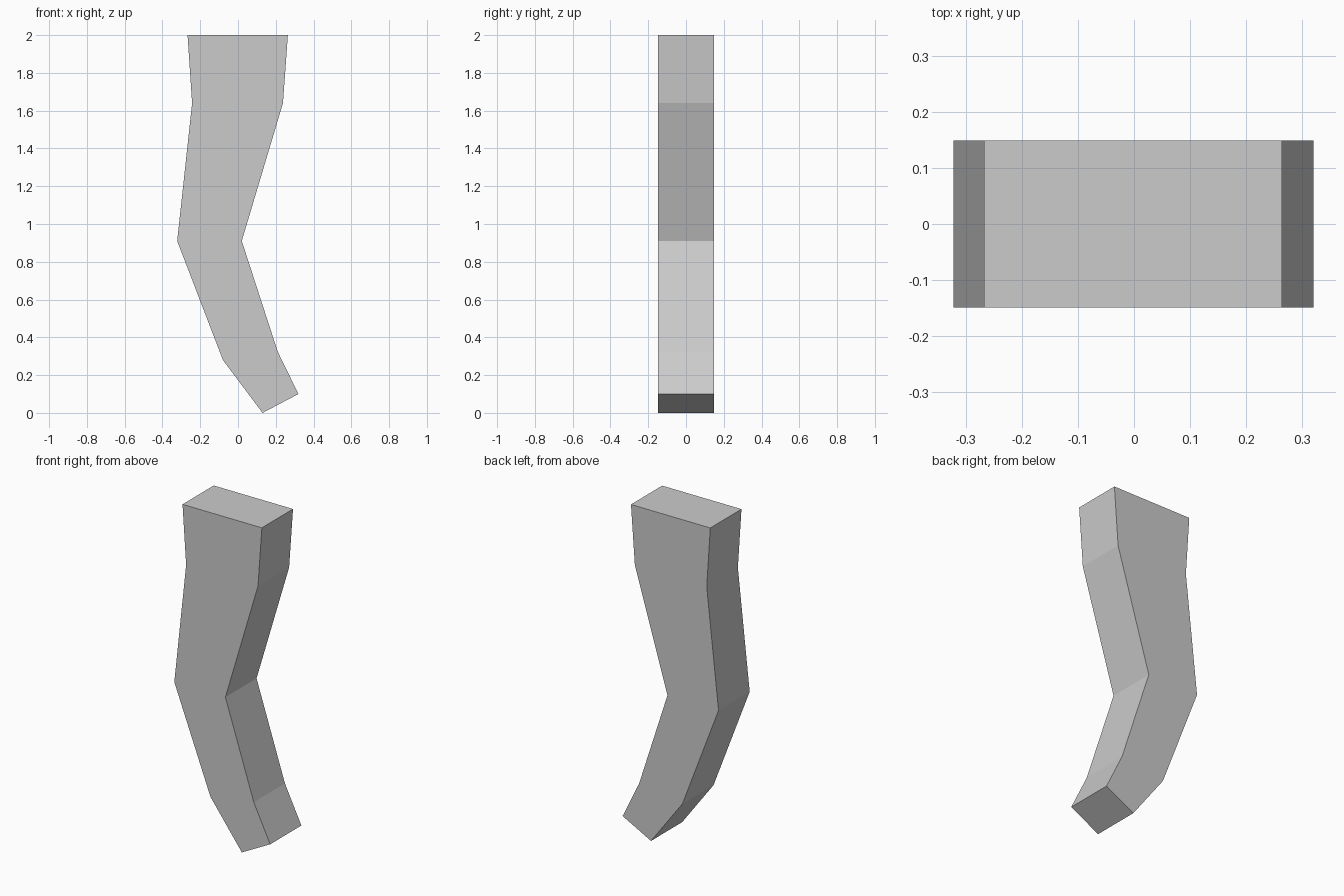
import bpy
import bmesh
from mathutils import Vector

cube = bpy.data.objects.get("Cube")
if cube:
    bpy.data.objects.remove(cube, do_unlink=True)

HALF_DEPTH = 0.149

# Plain grey material
grey = bpy.data.materials.new("plain_grey")
grey.use_nodes = True
colour = (0.6, 0.6, 0.6, 1.0)
grey.diffuse_color = colour
grey.node_tree.nodes["Principled BSDF"].inputs["Base Color"].default_value = colour

# Side profile of the bent leg: right edge going down, left edge going up
profile = [
    (0.264, 2.0), (0.238, 1.64), (0.02, 0.91), (0.21, 0.325), (0.32, 0.10),
    (0.13, 0.0), (-0.08, 0.28), (-0.322, 0.91), (-0.243, 1.64), (-0.267, 2.0),
]

# Extrude the profile through the depth
bm = bmesh.new()
face = bm.faces.new([bm.verts.new((x, -HALF_DEPTH, z)) for x, z in profile])
result = bmesh.ops.extrude_face_region(bm, geom=[face])
verts = [v for v in result["geom"] if isinstance(v, bmesh.types.BMVert)]
bmesh.ops.translate(bm, verts=verts, vec=Vector((0, 2 * HALF_DEPTH, 0)))
bmesh.ops.recalc_face_normals(bm, faces=bm.faces)

mesh = bpy.data.meshes.new("curved_leg")
bm.to_mesh(mesh)
bm.free()
mesh.materials.append(grey)
leg = bpy.data.objects.new("curved_leg", mesh)
bpy.context.collection.objects.link(leg)
